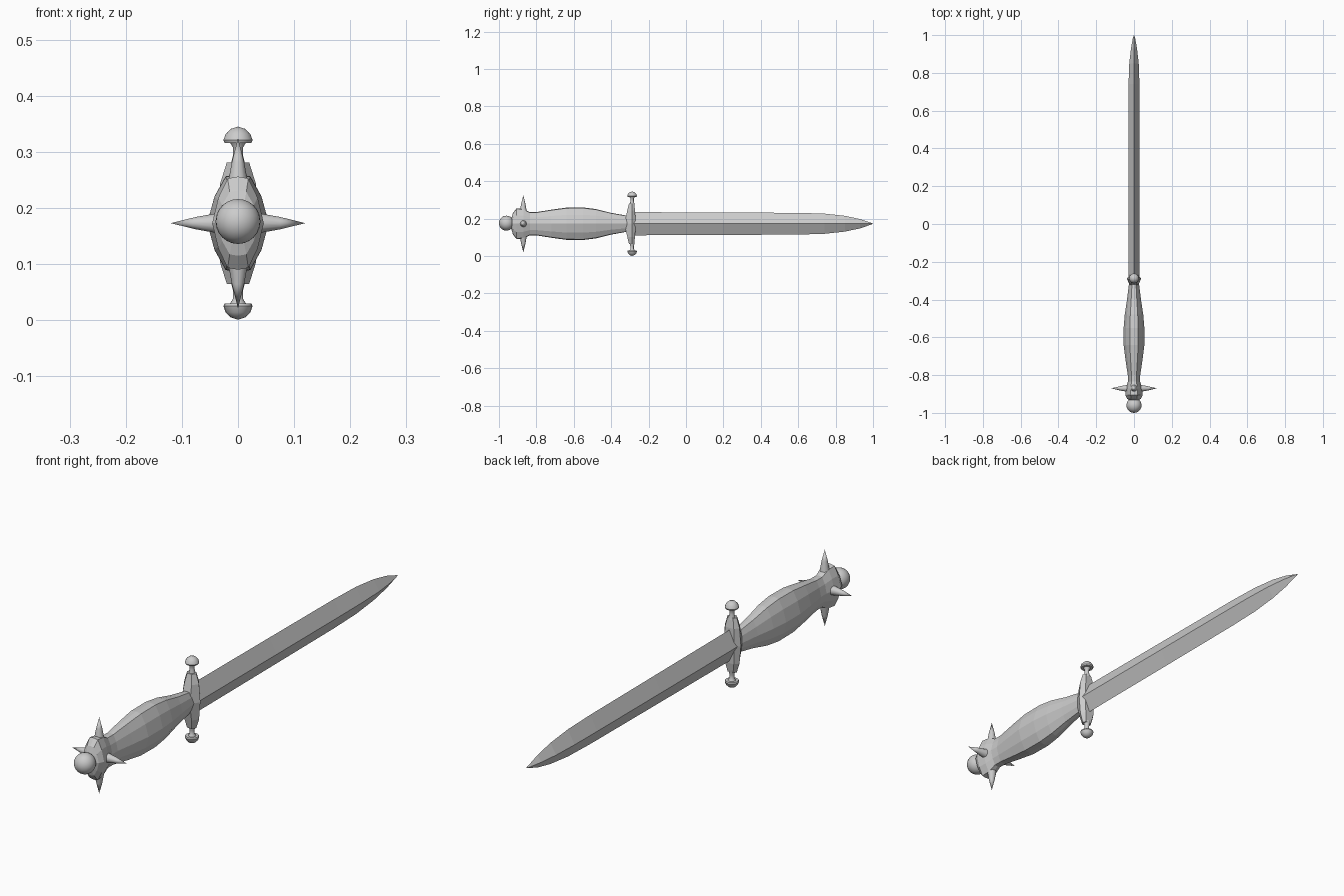
import bpy, bmesh, math
from mathutils import Matrix, Vector

cube = bpy.data.objects.get("Cube")
if cube:
    bpy.data.objects.remove(cube, do_unlink=True)

CZ = 0.173  # height of the long axis

steel = bpy.data.materials.new("grey steel")
steel.use_nodes = True
steel.diffuse_color = (0.6, 0.6, 0.6, 1)
steel.node_tree.nodes["Principled BSDF"].inputs["Base Color"].default_value = (0.6, 0.6, 0.6, 1)


def finish(bm, name, smooth=None):
    bmesh.ops.remove_doubles(bm, verts=bm.verts, dist=1e-5)
    bmesh.ops.recalc_face_normals(bm, faces=bm.faces)
    mesh = bpy.data.meshes.new(name)
    bm.to_mesh(mesh)
    bm.free()
    obj = bpy.data.objects.new(name, mesh)
    bpy.context.collection.objects.link(obj)
    mesh.materials.append(steel)
    if smooth:
        bpy.ops.object.select_all(action='DESELECT')
        obj.select_set(True)
        bpy.context.view_layer.objects.active = obj
        bpy.ops.object.shade_smooth_by_angle(angle=math.radians(smooth))
    return obj


def loft(name, section, stations, smooth=None):
    """Sweep a unit cross-section along y; stations are (y, half width, half height)."""
    bm = bmesh.new()
    rings = [[bm.verts.new((x * w, y, CZ + z * h)) for x, z in section]
             for y, w, h in stations]
    n = len(section)
    for a, b in zip(rings, rings[1:]):
        for i in range(n):
            j = (i + 1) % n
            bm.faces.new((a[i], a[j], b[j], b[i]))
    bm.faces.new(rings[0])
    bm.faces.new(rings[-1])
    return finish(bm, name, smooth)


def lathe(name, profile, matrix, steps=16, smooth=35):
    """Spin an (r, z) profile around z, then place it."""
    bm = bmesh.new()
    vs = [bm.verts.new((r, 0, z)) for r, z in profile]
    edges = [bm.edges.new(p) for p in zip(vs, vs[1:])]
    bmesh.ops.spin(bm, geom=vs + edges, axis=(0, 0, 1), cent=(0, 0, 0),
                   angle=math.tau, steps=steps, use_duplicate=False)
    bmesh.ops.transform(bm, matrix=matrix, verts=bm.verts)
    return finish(bm, name, smooth)


# Blade: diamond section drawn out to a point
loft("blade", [(1, 0), (0, 1), (-1, 0), (0, -1)],
     [(-0.30, 0.03, 0.062), (0.2, 0.03, 0.06), (0.6, 0.03, 0.058), (0.74, 0.029, 0.054),
      (0.85, 0.025, 0.042), (0.93, 0.016, 0.025), (0.98, 0.007, 0.008), (1.0, 0.001, 0.001)])

# Grip: faceted section, swelling in the middle and flaring at the pommel
half = [(1, 0), (0.76, 0.55), (0.4, 0.96), (0, 1)]
grip_section = half + [(-x, z) for x, z in half[-2::-1]]
grip_section += [(-x, -z) for x, z in grip_section[1:-1]]
loft("grip", grip_section,
     [(-0.935, 0.022, 0.025), (-0.925, 0.037, 0.058), (-0.905, 0.046, 0.083),
      (-0.87, 0.042, 0.079), (-0.835, 0.033, 0.062), (-0.80, 0.033, 0.062),
      (-0.72, 0.045, 0.075), (-0.64, 0.055, 0.086), (-0.55, 0.055, 0.087),
      (-0.48, 0.049, 0.078), (-0.40, 0.037, 0.058), (-0.31, 0.026, 0.042)])

# Pommel ball
bm = bmesh.new()
bmesh.ops.create_uvsphere(bm, u_segments=24, v_segments=12, radius=0.04,
                          matrix=Matrix.Translation((0, -0.96, CZ + 0.003)))
finish(bm, "pommel_ball", 35)

# Four spikes around the flared end
for k, name in enumerate(("top", "left", "bottom", "right")):
    base, tip = (0.065, 0.152) if k % 2 == 0 else (0.03, 0.12)
    place = Matrix.Translation((0, -0.87, CZ)) @ Matrix.Rotation(k * math.pi / 2, 4, 'Y')
    lathe(name + "_spike", [(0, base), (0.019, base), (0.011, (base + tip) / 2), (0, tip)],
          place, steps=12)

# Guard: flat towards the blade, wedge-shaped towards the grip
bm = bmesh.new()
rings = []
for z, w, front, back in ((-0.108, 0.02, -0.305, -0.278), (-0.07, 0.032, -0.314, -0.272),
                          (0, 0.038, -0.33, -0.27), (0.07, 0.032, -0.314, -0.272),
                          (0.108, 0.02, -0.305, -0.278)):
    outline = [(w, -0.29), (w * 0.5, front), (-w * 0.5, front),
               (-w, -0.29), (-w * 0.6, back), (w * 0.6, back)]
    rings.append([bm.verts.new((x, y, CZ + z)) for x, y in outline])
for a, b in zip(rings, rings[1:]):
    for i in range(6):
        j = (i + 1) % 6
        bm.faces.new((a[i], a[j], b[j], b[i]))
bm.faces.new(rings[0])
bm.faces.new(rings[-1])
finish(bm, "guard")

# Mushroom-shaped ends of the guard
knob = [(0.014, 0.1), (0.009, 0.12), (0.009, 0.135), (0.014, 0.143), (0.024, 0.143),
        (0.026, 0.148), (0.022, 0.159), (0.013, 0.168), (0, 0.172)]
for name, turn in (("upper", 0), ("lower", math.pi)):
    lathe(name + "_guard_knob", knob,
          Matrix.Translation((0, -0.288, CZ)) @ Matrix.Rotation(turn, 4, 'Y'))
